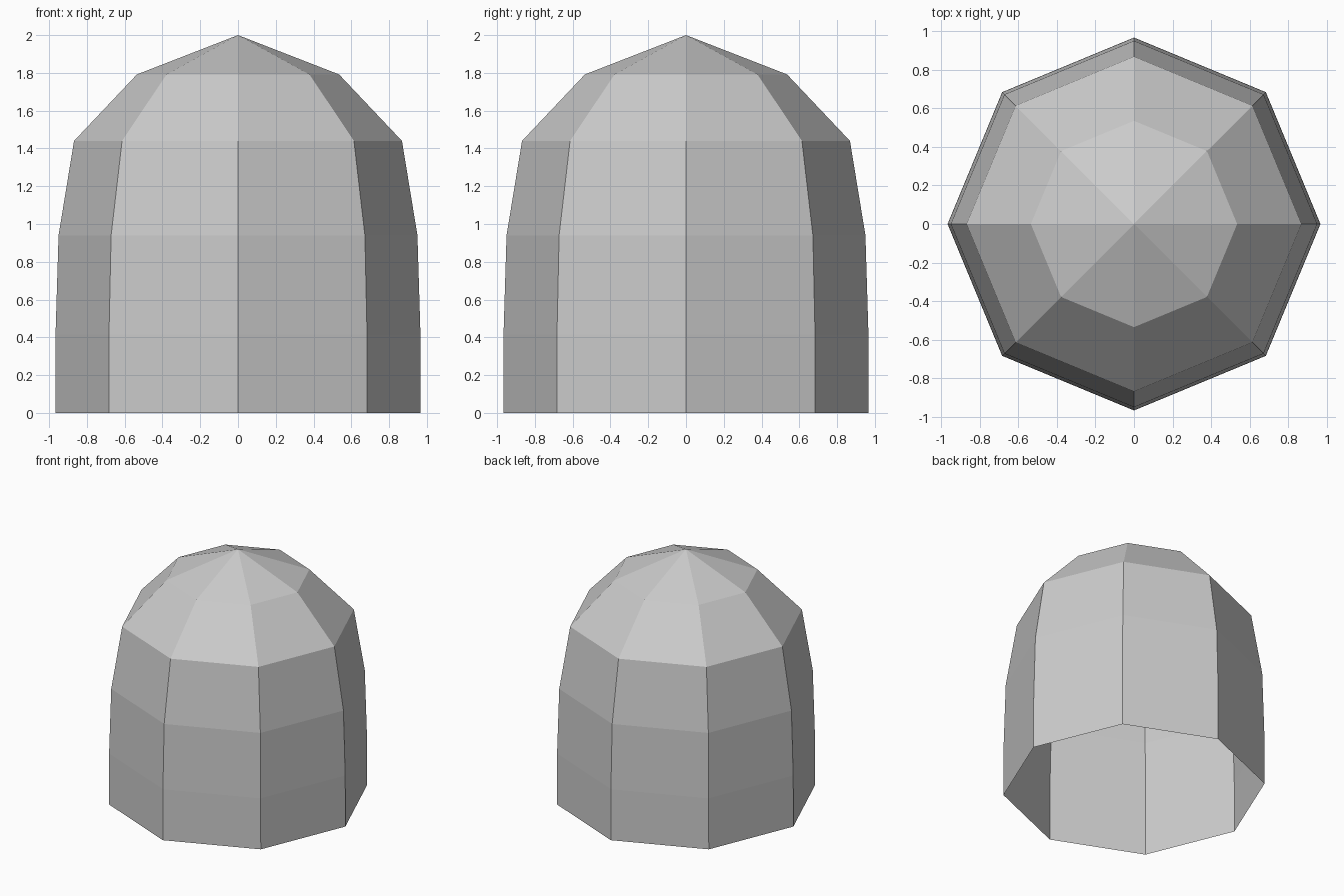
import bpy, bmesh, math

if "Cube" in bpy.data.objects:
    bpy.data.objects.remove(bpy.data.objects["Cube"])

SIDES = 8
# dome profile: (radius, height), open at the bottom
PROFILE = [(0.967, 0.0), (0.966, 0.415), (0.95, 0.94), (0.868, 1.44), (0.535, 1.792)]
APEX_Z = 2.0

# grey material
grey = bpy.data.materials.new("light grey")
grey.diffuse_color = (0.6, 0.6, 0.6, 1)
grey.use_nodes = True
grey.node_tree.nodes["Principled BSDF"].inputs["Base Color"].default_value = grey.diffuse_color

# dome shell: stacked eight-sided rings closed by a point
bm = bmesh.new()
rings = [[bm.verts.new((r * math.cos(math.tau * i / SIDES),
                        r * math.sin(math.tau * i / SIDES), z))
          for i in range(SIDES)] for r, z in PROFILE]
apex = bm.verts.new((0, 0, APEX_Z))
for i in range(SIDES):
    j = (i + 1) % SIDES
    for low, high in zip(rings, rings[1:]):
        bm.faces.new((low[i], low[j], high[j], high[i]))
    bm.faces.new((rings[-1][i], rings[-1][j], apex))

mesh = bpy.data.meshes.new("dome_shell")
bm.to_mesh(mesh)
bm.free()
mesh.materials.append(grey)
dome = bpy.data.objects.new("dome_shell", mesh)
bpy.context.collection.objects.link(dome)
